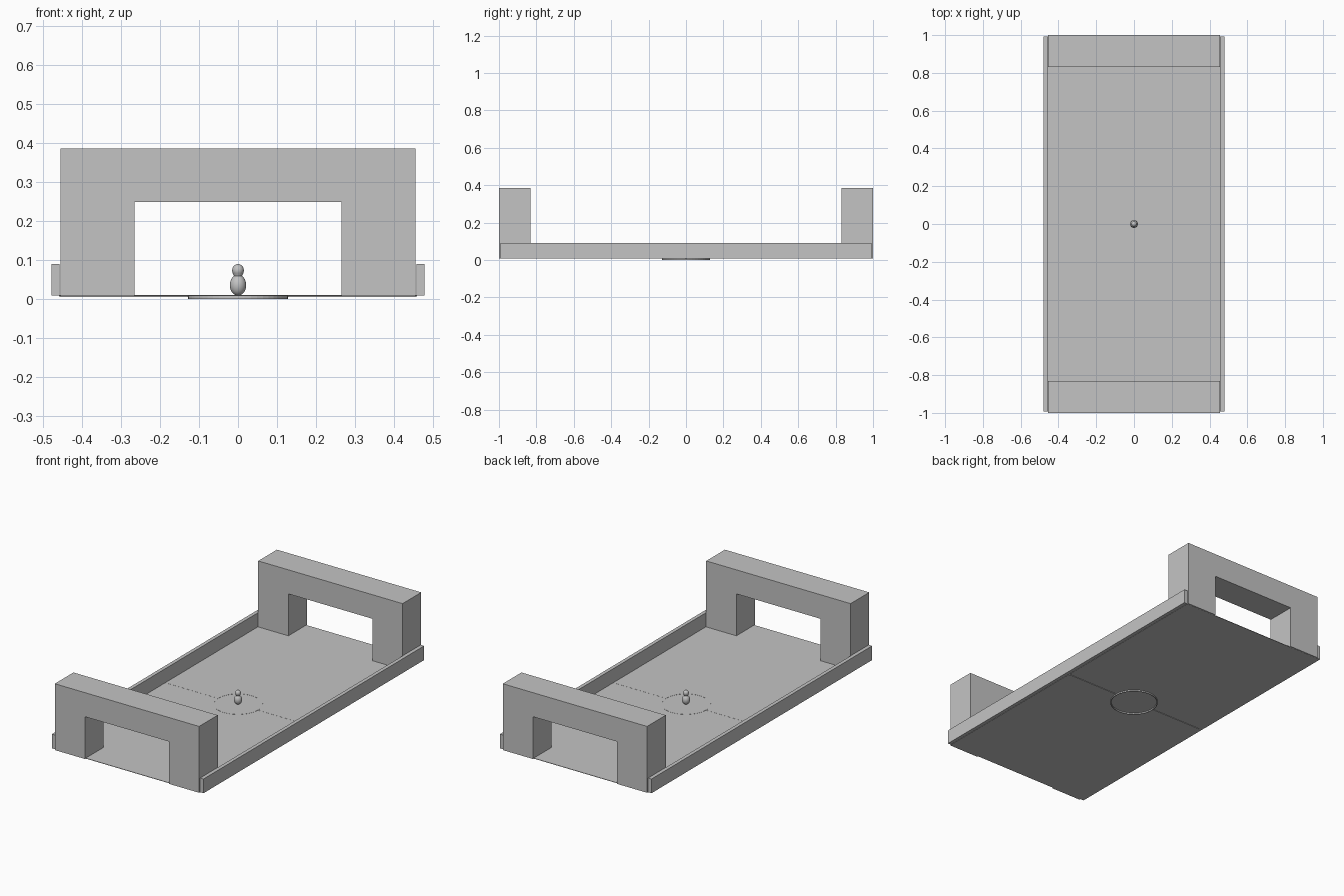
import bpy
import bmesh
import math

cube = bpy.data.objects.get("Cube")
if cube:
    bpy.data.objects.remove(cube, do_unlink=True)

grey = bpy.data.materials.new("plain grey")
grey.use_nodes = True
colour = (0.55, 0.55, 0.55, 1)
grey.diffuse_color = colour
grey.node_tree.nodes["Principled BSDF"].inputs["Base Color"].default_value = colour


def finish(name, bm):
    bmesh.ops.recalc_face_normals(bm, faces=bm.faces)
    mesh = bpy.data.meshes.new(name)
    bm.to_mesh(mesh)
    bm.free()
    mesh.materials.append(grey)
    obj = bpy.data.objects.new(name, mesh)
    bpy.context.collection.objects.link(obj)
    return obj


def box(name, low, high):
    bm = bmesh.new()
    bmesh.ops.create_cube(bm, size=1)
    for v in bm.verts:
        v.co = [(a + b) / 2 + c * (b - a) for a, b, c in zip(low, high, v.co)]
    return finish(name, bm)


def lathe(name, profile, steps, smooth=False):
    """Spin a list of (radius, height) points about the z axis."""
    bm = bmesh.new()
    verts = [bm.verts.new((r, 0, z)) for r, z in profile]
    edges = [bm.edges.new(pair) for pair in zip(verts, verts[1:])]
    bmesh.ops.spin(bm, geom=verts + edges, axis=(0, 0, 1), cent=(0, 0, 0),
                   angle=math.tau, steps=steps)
    bmesh.ops.remove_doubles(bm, verts=bm.verts, dist=0.00005)
    obj = finish(name, bm)
    if smooth:
        obj.data.shade_smooth()
    return obj


def goal(name, y_near, y_far):
    """Extrude an arch outline along y."""
    outer, inner, foot, lintel, top = 0.455, 0.265, 0.008, 0.249, 0.386
    half = [(outer, top), (outer, foot), (inner, foot), (inner, lintel)]
    outline = half + [(-x, z) for x, z in reversed(half)]
    bm = bmesh.new()
    face = bm.faces.new([bm.verts.new((x, y_near, z)) for x, z in outline])
    moved = bmesh.ops.extrude_face_region(bm, geom=[face], use_keep_orig=True)
    for v in moved["geom"]:
        if isinstance(v, bmesh.types.BMVert):
            v.co.y = y_far
    return finish(name, bm)


# Pitch floor
box("floor", (-0.458, -0.993, 0.0075), (0.458, 0.993, 0.01))

# Side walls, halfway lines and end goals
for side, label in ((1, "left"), (-1, "right")):
    x_in, x_out = sorted((side * 0.457, side * 0.478))
    box(label + "_wall", (x_in, -0.993, 0.009), (x_out, 0.993, 0.09))
    a, b = sorted((side * 0.127, side * 0.457))
    box(label + "_halfway_line", (a, -0.003, 0.005), (b, 0.003, 0.0105))
goal("front_goal", -1.0, -0.832)
goal("back_goal", 0.832, 1.0)

# Centre circle
lathe("centre_circle", [(0.123, 0.0), (0.128, 0.0), (0.128, 0.0108),
                        (0.123, 0.0108), (0.123, 0.0)], 48)


# Central playing piece: egg-shaped body, flared collar and round head
def oval(radius, height, middle, count=14):
    return [(radius * math.sin(math.pi * i / count),
             middle - height * math.cos(math.pi * i / count))
            for i in range(count + 1)]


lathe("piece_body", oval(0.021, 0.027, 0.036), 24, True)
lathe("piece_collar", [(0, 0.05), (0.006, 0.05), (0.014, 0.067), (0, 0.067)], 24)
lathe("piece_head", oval(0.015, 0.016, 0.074), 24, True)
